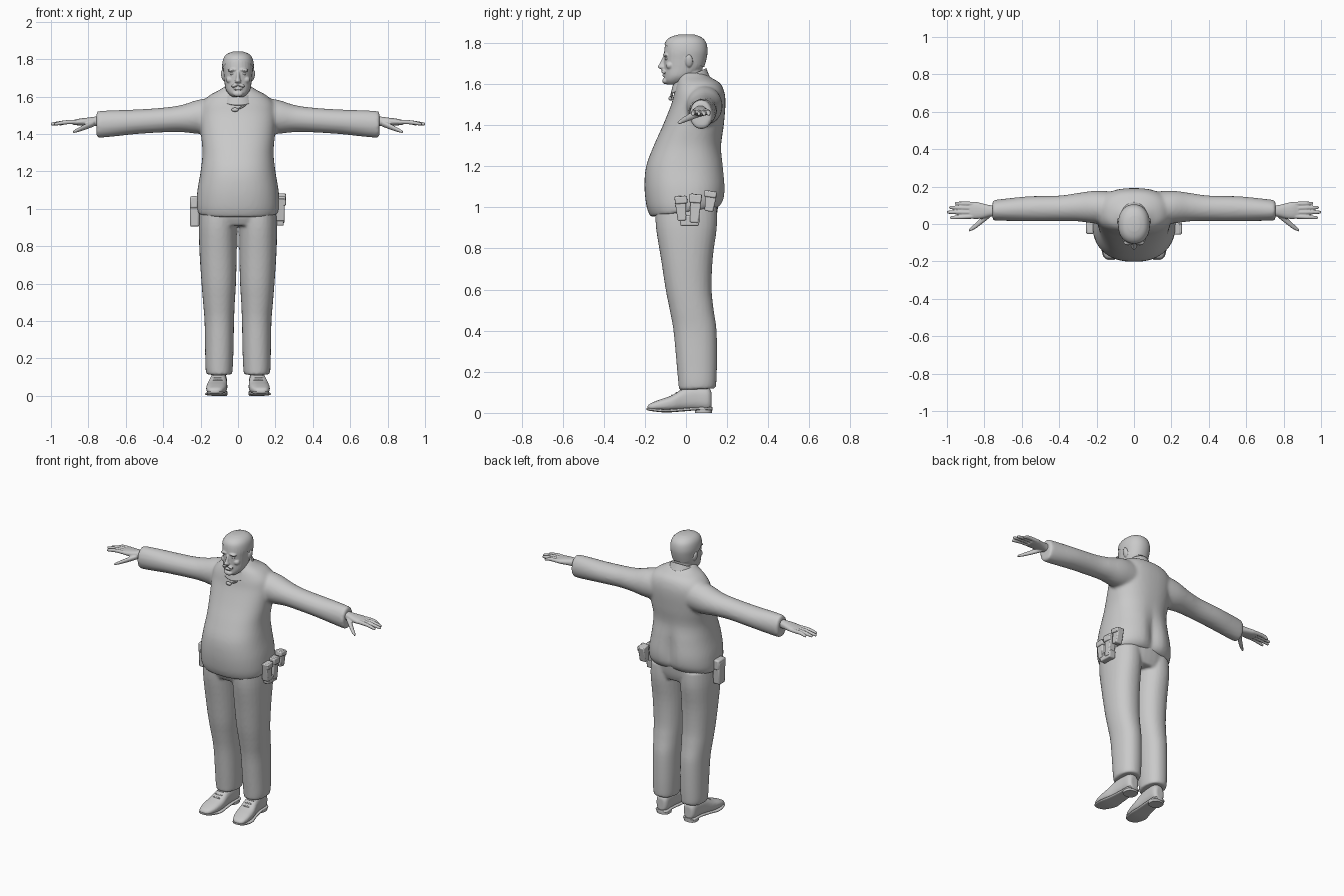
import bpy, bmesh, math
from mathutils import Vector, Matrix

grey = bpy.data.materials.new("plain_grey")
grey.diffuse_color = (0.588, 0.588, 0.588, 1)


def spline(rows, sub):
    """Smoothly fill in extra sections between the given ones."""
    rows = [tuple(r) + (0,) * (6 - len(r)) for r in rows]
    out = []
    for i in range(len(rows) - 1):
        p0, p1 = rows[max(i - 1, 0)], rows[i]
        p2, p3 = rows[i + 1], rows[min(i + 2, len(rows) - 1)]
        for k in range(sub):
            t = k / sub
            out.append([0.5 * (2 * b + (c - a) * t + (2 * a - 5 * b + 4 * c - d) * t * t
                        + (3 * b - a - 3 * c + d) * t ** 3) for a, b, c, d in zip(p0, p1, p2, p3)])
    return out + [list(rows[-1])]


def loft(bm, rows, axis='z', n=28, power=2.0, sub=4, caps=True, mirror=False):
    """Rows are (position, centre a, centre b, radius a, radius b, tilt along b)."""
    for side in ((1, -1) if mirror else (1,)):
        rings = []
        for t, a, b, ra, rb, tilt in spline(rows, sub):
            ring = []
            for i in range(n):
                c, s = math.cos(math.tau * i / n), math.sin(math.tau * i / n)
                u = a + ra * math.copysign(abs(c) ** (2 / power), c)
                v = b + rb * math.copysign(abs(s) ** (2 / power), s)
                w = t + tilt * (v - b)
                p = {'z': (u, v, w), 'x': (w, u, v), 'y': (u, w, v)}[axis]
                ring.append(bm.verts.new((p[0] * side, p[1], p[2])))
            rings.append(ring)
        for r, q in zip(rings, rings[1:]):
            for i in range(n):
                bm.faces.new((r[i], r[(i + 1) % n], q[(i + 1) % n], q[i]))
        if caps:
            bm.faces.new(rings[0])
            bm.faces.new(rings[-1])


def ball(bm, centre, size, rot=0):
    m = Matrix.Translation(centre) @ Matrix.Rotation(rot, 4, 'Y') @ Matrix.Diagonal((*size, 1))
    bmesh.ops.create_uvsphere(bm, u_segments=16, v_segments=10, radius=1, matrix=m)


def box(bm, centre, size, taper=1.0, tilt=0):
    """Box with a wider top, leaned about x."""
    m = Matrix.Translation(centre) @ Matrix.Rotation(tilt, 4, 'X') @ Matrix.Diagonal((*size, 1))
    verts = bmesh.ops.create_cube(bm, size=1)['verts']
    for v in verts:
        if v.co.z > 0:
            v.co.y *= taper
        v.co = m @ v.co


def finish(name, bm, voxel=0, smooth=4, bevel=0):
    bmesh.ops.recalc_face_normals(bm, faces=bm.faces)
    me = bpy.data.meshes.new(name)
    bm.to_mesh(me)
    bm.free()
    ob = bpy.data.objects.new(name, me)
    bpy.context.collection.objects.link(ob)
    me.materials.append(grey)
    if voxel:
        m = ob.modifiers.new("merge", 'REMESH')
        m.mode, m.voxel_size, m.use_smooth_shade = 'VOXEL', voxel, True
        m = ob.modifiers.new("soften", 'SMOOTH')
        m.factor, m.iterations = 0.5, smooth
    if bevel:
        m = ob.modifiers.new("bevel", 'BEVEL')
        m.width, m.segments = bevel, 2
    bpy.ops.object.select_all(action='DESELECT')
    ob.select_set(True)
    bpy.context.view_layer.objects.active = ob
    bpy.ops.object.shade_smooth_by_angle(angle=math.radians(45))
    return ob


# jacket: big-bellied body merged with both sleeves
bm = bmesh.new()
loft(bm, [(0.977, 0, -0.005, 0.215, 0.168, 0.14), (1.02, 0, -0.002, 0.222, 0.19, 0.08),
          (1.1, 0, -0.003, 0.217, 0.199), (1.2, 0, -0.004, 0.2, 0.19),
          (1.3, 0, 0.008, 0.19, 0.165), (1.4, 0, 0.036, 0.198, 0.148),
          (1.5, 0, 0.06, 0.205, 0.132), (1.56, 0, 0.065, 0.195, 0.122),
          (1.605, 0, 0.06, 0.155, 0.105), (1.635, 0, 0.04, 0.1, 0.075),
          (1.655, 0, 0.03, 0.07, 0.058)], n=48, power=2.35)
for v in bm.verts:  # spine groove
    if v.co.y > 0:
        v.co.y -= 0.03 * math.exp(-(v.co.x / 0.04) ** 2 - ((v.co.z - 1.1) / 0.13) ** 2)
loft(bm, [(0.06, 0.085, 1.5, 0.085, 0.1), (0.2, 0.09, 1.493, 0.088, 0.093),
          (0.3, 0.09, 1.483, 0.076, 0.073), (0.4, 0.084, 1.475, 0.068, 0.066),
          (0.55, 0.082, 1.465, 0.067, 0.066), (0.65, 0.078, 1.458, 0.062, 0.07),
          (0.735, 0.074, 1.452, 0.056, 0.072), (0.757, 0.073, 1.45, 0.053, 0.069)],
     'x', mirror=True)
finish("jacket", bm, 0.01, 5)

# trousers: hips and two separate legs
bm = bmesh.new()
loft(bm, [(0.91, 0, 0.003, 0.19, 0.13), (0.96, 0, 0.0, 0.203, 0.15),
          (1.04, 0, 0, 0.2, 0.16)], n=40, power=2.4)
loft(bm, [(0.115, 0.1, 0.055, 0.068, 0.089, 0.05), (0.15, 0.101, 0.055, 0.073, 0.093),
          (0.25, 0.1, 0.052, 0.076, 0.099), (0.4, 0.1, 0.044, 0.079, 0.105),
          (0.5, 0.102, 0.028, 0.085, 0.107), (0.6, 0.103, 0.013, 0.092, 0.112),
          (0.75, 0.106, 0.004, 0.099, 0.126), (0.9, 0.108, 0.002, 0.102, 0.148),
          (1.0, 0.105, 0, 0.1, 0.15)], power=2.2, mirror=True)
finish("trousers", bm, 0.0085, 4)

# shoes with soles, heels and laces
bm = bmesh.new()
loft(bm, [(-0.188, 0.124, 0.024, 0.015, 0.007), (-0.175, 0.123, 0.029, 0.037, 0.016),
          (-0.13, 0.118, 0.037, 0.052, 0.027), (-0.07, 0.112, 0.047, 0.055, 0.038),
          (-0.01, 0.106, 0.066, 0.047, 0.054), (0.05, 0.102, 0.073, 0.043, 0.058),
          (0.105, 0.1, 0.069, 0.04, 0.056), (0.124, 0.1, 0.063, 0.025, 0.04)],
     'y', power=2.6, mirror=True)
finish("shoes", bm, 0.006, 2)
bm = bmesh.new()
loft(bm, [(-0.192, 0.124, 0.02, 0.017, 0.005), (-0.17, 0.123, 0.016, 0.043, 0.007),
          (-0.1, 0.116, 0.01, 0.06, 0.008), (-0.03, 0.108, 0.014, 0.05, 0.008),
          (0.05, 0.102, 0.02, 0.043, 0.008), (0.11, 0.1, 0.02, 0.043, 0.008),
          (0.128, 0.1, 0.02, 0.026, 0.008)], 'y', power=3.5, mirror=True)
loft(bm, [(0, 0.1, 0.085, 0.042, 0.041), (0.022, 0.1, 0.085, 0.043, 0.042)],
     n=20, power=2.6, sub=1, mirror=True)
finish("shoe_soles", bm)
bm = bmesh.new()
for s in (1, -1):
    for y, z in ((-0.068, 0.084), (-0.046, 0.096), (-0.025, 0.11)):
        ball(bm, (s * 0.109, y, z), (0.027, 0.006, 0.005))
finish("laces", bm)

# hands: wrist and palm, four fingers and a thumb
bm = bmesh.new()
loft(bm, [(0.72, 0.07, 1.468, 0.03, 0.027), (0.765, 0.07, 1.468, 0.03, 0.025),
          (0.81, 0.07, 1.466, 0.04, 0.021), (0.85, 0.073, 1.464, 0.046, 0.018),
          (0.88, 0.073, 1.462, 0.041, 0.013)], 'x', 20, 2.3, mirror=True)
for y0, y1, tip in ((0.108, 0.11, 0.957), (0.085, 0.088, 0.988), (0.062, 0.063, 1.0), (0.04, 0.034, 0.983)):
    loft(bm, [(0.86, y0, 1.464, 0.0115, 0.0125), (0.92, (y0 + y1) / 2, 1.463, 0.011, 0.0115),
              (tip - 0.01, y1, 1.454, 0.009, 0.009), (tip, y1, 1.452, 0.005, 0.005)],
         'x', 12, mirror=True)
loft(bm, [(0.77, 0.058, 1.458, 0.024, 0.018), (0.81, 0.022, 1.441, 0.019, 0.016),
          (0.85, -0.012, 1.424, 0.015, 0.012), (0.882, -0.034, 1.411, 0.008, 0.007)],
     'x', 12, mirror=True)
finish("hands", bm, 0.004, 2)

# head: skull, neck, ears, nose, brow, cheeks, moustache and chin
skull = [(1.598, 0, -0.058, 0.03, 0.035), (1.615, 0, -0.048, 0.05, 0.056),
         (1.64, 0, -0.03, 0.066, 0.075), (1.68, 0, -0.012, 0.073, 0.094),
         (1.72, 0, -0.007, 0.077, 0.1), (1.76, 0, -0.004, 0.08, 0.102),
         (1.8, 0, -0.004, 0.073, 0.094), (1.824, 0, -0.003, 0.054, 0.07),
         (1.836, 0, 0, 0.025, 0.035)]
bm = bmesh.new()
loft(bm, skull, power=2.2)
loft(bm, [(1.54, 0, 0.03, 0.064, 0.064), (1.6, 0, 0.022, 0.06, 0.062), (1.68, 0, 0.015, 0.06, 0.065)])
loft(bm, [(1.672, 0, -0.108, 0.013, 0.014), (1.682, 0, -0.114, 0.017, 0.024),
          (1.7, 0, -0.108, 0.011, 0.021), (1.735, 0, -0.1, 0.009, 0.012)], n=14)
ball(bm, (0, -0.1, 1.615), (0.028, 0.016, 0.016))
ball(bm, (0, -0.107, 1.642), (0.025, 0.009, 0.006))
for s in (1, -1):
    ball(bm, (s * 0.08, 0.015, 1.712), (0.01, 0.019, 0.031), s * 0.2)
    ball(bm, (s * 0.03, -0.1, 1.742), (0.027, 0.013, 0.008), s * 0.1)
    ball(bm, (s * 0.043, -0.078, 1.69), (0.022, 0.02, 0.019))
    ball(bm, (s * 0.017, -0.109, 1.661), (0.024, 0.011, 0.008), s * 0.35)
finish("head", bm, 0.004, 3)
bm = bmesh.new()
for s in (1, -1):
    ball(bm, (s * 0.031, -0.094, 1.722), (0.013, 0.009, 0.007))
finish("eyes", bm)

# hair: shell around the skull, cut along a sloping hairline
bm = bmesh.new()
loft(bm, [(z + 0.004, x, y + 0.002, rx + 0.005, ry + 0.005) for z, x, y, rx, ry in skull[3:]],
     n=40, power=2.2)
bmesh.ops.bisect_plane(bm, geom=bm.verts[:] + bm.edges[:] + bm.faces[:], plane_co=(0, -0.1, 1.79),
                       plane_no=Vector((0, 0.5, 0.85)), clear_inner=True)
finish("hair", bm)

# collar standing around the neck, with a small microphone at the throat
bm = bmesh.new()
loft(bm, [(1.592, 0, 0.022, 0.092, 0.092, 0.42), (1.615, 0, 0.02, 0.083, 0.084, 0.45),
          (1.637, 0, 0.018, 0.074, 0.077, 0.5)], n=32, caps=False)
collar = finish("collar", bm)
m = collar.modifiers.new("thickness", 'SOLIDIFY')
m.thickness, m.offset = 0.008, 0
bm = bmesh.new()
ball(bm, (-0.016, -0.075, 1.53), (0.02, 0.01, 0.011))
ball(bm, (0.022, -0.07, 1.545), (0.026, 0.006, 0.005), -0.5)
finish("microphone", bm)

# pouches on one hip, holster on the other
bm = bmesh.new()
for y, z, h, lean in ((-0.024, 0.995, 0.12, 0.08), (0.045, 0.995, 0.14, -0.08), (0.118, 1.03, 0.1, -0.15)):
    box(bm, (0.226, y, z), (0.045, 0.042, h), 1.35, lean)
    box(bm, (0.231, y, z + h * 0.34), (0.05, 0.059, h * 0.3), 1.05, lean)
box(bm, (0.222, 0.018, 0.935), (0.045, 0.09, 0.05), 1.1, 0)
finish("belt_pouches", bm, bevel=0.006)
bm = bmesh.new()
box(bm, (-0.232, -0.015, 0.98), (0.05, 0.06, 0.15), 1.25)
box(bm, (-0.235, -0.015, 1.035), (0.042, 0.078, 0.065), 1.0)
finish("holster", bm, bevel=0.009)
